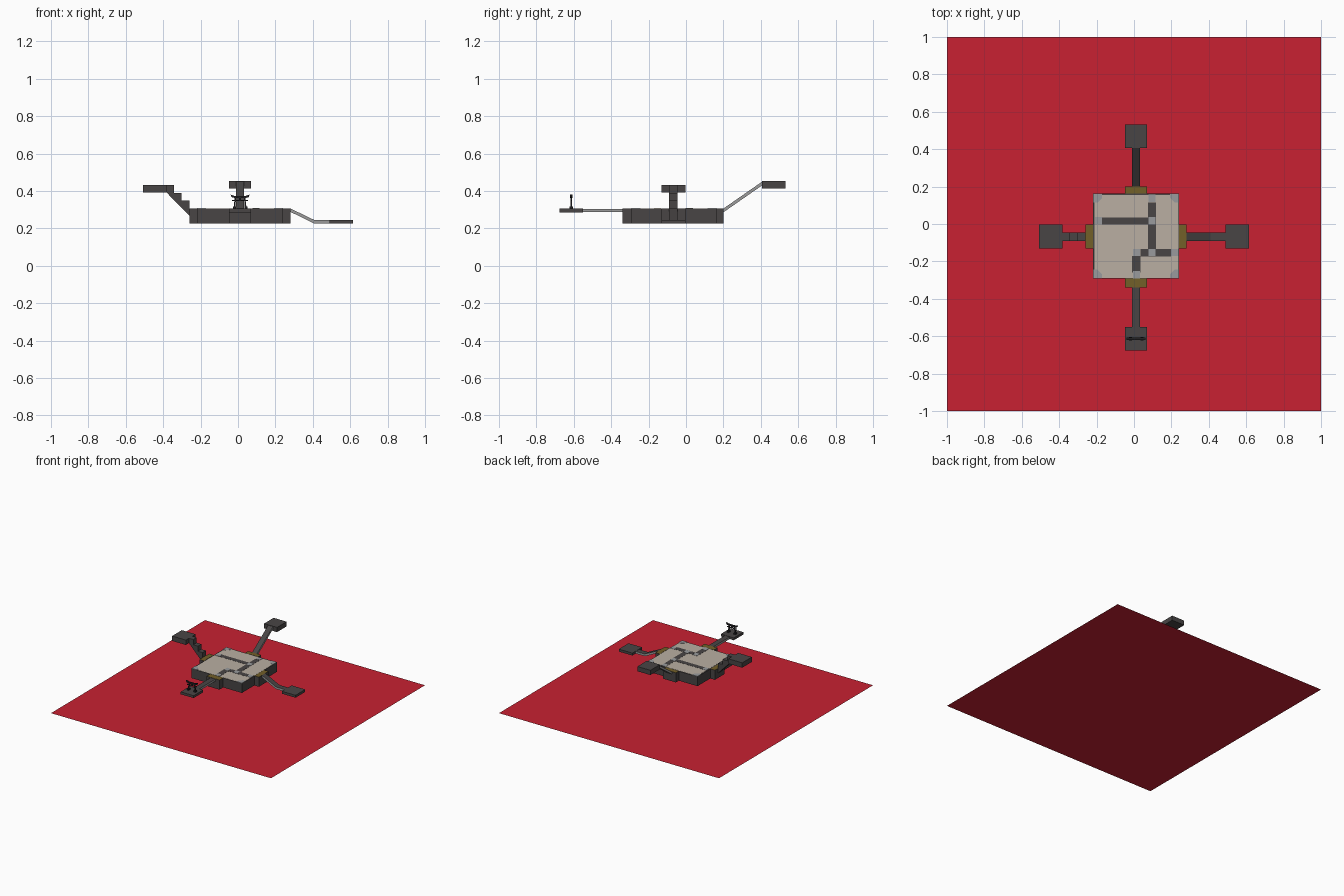
import bpy, bmesh
from mathutils import Vector

if "Cube" in bpy.data.objects:
    bpy.data.objects.remove(bpy.data.objects["Cube"])


def mat(name, rgb):
    m = bpy.data.materials.new(name)
    m.diffuse_color = (*rgb, 1)
    m.use_nodes = True
    m.node_tree.nodes["Principled BSDF"].inputs["Base Color"].default_value = m.diffuse_color
    return m


RED = mat("red", (0.58, 0.015, 0.032))
DARK = mat("dark stone", (0.066, 0.060, 0.060))
BEIGE = mat("beige tile", (0.49, 0.43, 0.36))
OLIVE = mat("olive", (0.17, 0.115, 0.022))
PALE = mat("pale grey", (0.32, 0.33, 0.34))
GREY = mat("bridge side grey", (0.33, 0.33, 0.33))
BLACK = mat("black", (0.016, 0.015, 0.017))


def prism(name, pts, offset, side, top=None):
    """Extrude a 3D polygon by offset; upward faces take the top material."""
    bm = bmesh.new()
    f = bm.faces.new([bm.verts.new(p) for p in pts])
    ext = bmesh.ops.extrude_face_region(bm, geom=[f])
    verts = [g for g in ext["geom"] if isinstance(g, bmesh.types.BMVert)]
    bmesh.ops.translate(bm, vec=Vector(offset), verts=verts)
    if not any(len(fc.edges) == len(pts) and fc == f for fc in bm.faces):
        bm.faces.new([e for e in bm.verts if e not in verts])
    bmesh.ops.recalc_face_normals(bm, faces=bm.faces)
    bm.normal_update()
    for fc in bm.faces:
        fc.material_index = 1 if top and fc.normal.z > 0.3 else 0
    me = bpy.data.meshes.new(name)
    bm.to_mesh(me)
    bm.free()
    me.materials.append(side)
    if top:
        me.materials.append(top)
    ob = bpy.data.objects.new(name, me)
    bpy.context.collection.objects.link(ob)
    return ob


def box(name, x0, x1, y0, y1, z0, z1, side, top=None):
    return prism(name, [(x0, y0, z0), (x1, y0, z0), (x1, y1, z0), (x0, y1, z0)],
                 (0, 0, z1 - z0), side, top)


def along_x(name, prof, y0, y1, side, top=None):
    return prism(name, [(x, y0, z) for x, z in prof], (0, y1 - y0, 0), side, top)


def along_y(name, prof, x0, x1, side, top=None):
    return prism(name, [(x0, y, z) for y, z in prof], (x1 - x0, 0, 0), side, top)


# Ground sheet
bpy.ops.mesh.primitive_plane_add(size=2)
ground = bpy.context.object
ground.name = "red_ground_sheet"
ground.data.materials.append(RED)

# Central platform
B, T = 0.227, 0.305
X0, X1, Y0, Y1 = -0.218, 0.24, -0.292, 0.162
box("platform_body", X0, X1, Y0, Y1, B, T, DARK)
box("platform_floor", X0 + .008, X1 - .002, Y0 + .004, Y1 - .006, T, T + .001, BEIGE)

# Entrance blocks, olive on top
PX, PY = (-0.048, 0.07), (-0.13, -0.004)
box("entrance_front", *PX, -0.34, Y0, B, T + .001, DARK, OLIVE)
box("entrance_back", *PX, Y1, 0.2, B, T + .001, DARK, OLIVE)
box("entrance_left", -0.26, X0, *PY, B, T + .001, DARK, OLIVE)
box("entrance_right", X1, 0.281, *PY, B, T + .001, DARK, OLIVE)

# Dark channels and pale tiles on the floor
for i, r in enumerate([(-0.17, 0.075, -0.002, 0.036), (0.075, 0.117, -0.136, 0.116),
                       (0.035, 0.197, -0.175, -0.134), (-0.01, 0.035, -0.26, -0.17)]):
    box("floor_channel_%d" % i, *r, T + .001, T + .002, DARK)
for i, (x, y) in enumerate([(0.096, 0.137), (0.096, 0.017), (0.096, -0.152), (0.013, -0.152),
                            (0.013, -0.272), (0.218, -0.152), (-0.19, 0.017)]):
    s = 0.0195
    box("floor_tile_%d" % i, x - s, x + s, y - s, y + s, T + .001, T + .003, PALE)

# Corner tiles
for sx, cx in ((1, X0), (-1, X1)):
    for sy, cy in ((1, Y0), (-1, Y1)):
        pts = [(0, 0), (.048, 0), (.048, .022), (.022, .048), (0, .048)]
        prism("corner_tile", [(cx + sx * a, cy + sy * b, T) for a, b in pts],
              (0, 0, .003), PALE)

# Left stairs and landing
box("left_landing", -0.508, -0.383, *PY, 0.393, 0.433, DARK)
along_x("left_stairs", [(-0.383, .433), (-0.343, .433), (-0.343, .39), (-0.301, .39),
                        (-0.301, .348), (-0.26, .348), (-0.26, .267), (-0.383, .393)],
        -0.09, -0.046, DARK)

# Right ramp and landing
box("right_landing", 0.49, 0.614, *PY, 0.226, 0.246, DARK)
along_x("right_ramp", [(0.281, .306), (0.41, .244), (0.49, .244), (0.49, .227),
                       (0.405, .227), (0.281, .288)], -0.09, -0.046, GREY, DARK)

# Back ramp and landing
box("back_landing", *PX, 0.407, 0.531, 0.414, 0.453, DARK)
along_y("back_ramp", [(0.2, .306), (0.407, .45), (0.407, .43), (0.2, .286)],
        -0.011, 0.033, GREY, DARK)

# Front bridge and landing
box("front_landing", *PX, -0.676, -0.552, 0.286, 0.306, DARK)
along_y("front_bridge", [(-0.34, .304), (-0.552, .304), (-0.552, .287), (-0.34, .287)],
        -0.011, 0.033, GREY, DARK)

# Gate on the front landing
CX, GY, GZ = 0.011, -0.613, 0.306
along_x("gate_roof", [(CX - .051, .381), (CX - .03, .374), (CX + .03, .374), (CX + .051, .381),
                      (CX + .046, .367), (CX + .03, .363), (CX - .03, .363), (CX - .046, .367)],
        GY - .006, GY + .006, BLACK)
box("gate_crossbeam", CX - .042, CX + .042, GY - .003, GY + .003, .346, .353, BLACK)
box("gate_plaque", CX - .005, CX + .005, GY - .003, GY + .003, .353, .364, BLACK)
for s in (-1, 1):
    along_x("gate_post", [(CX + s * .035, GZ), (CX + s * .026, GZ),
                          (CX + s * .021, .366), (CX + s * .028, .366)],
            GY - .004, GY + .004, BLACK)
    x = CX + s * .0305
    box("gate_foot", x - .008, x + .008, GY - .01, GY + .01, GZ, GZ + .012, BLACK)
